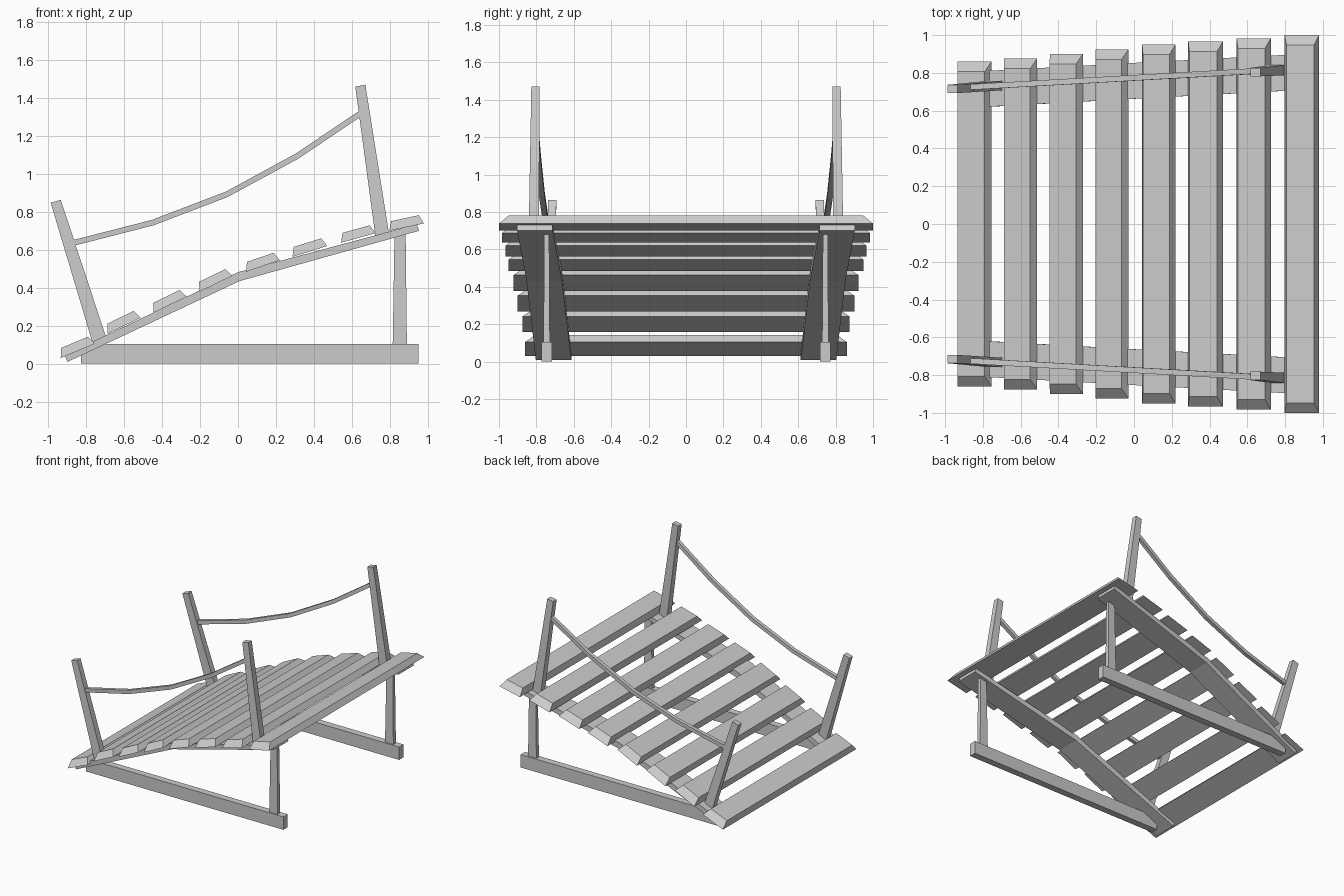
import bpy
from mathutils import Vector

if "Cube" in bpy.data.objects:
    bpy.data.objects.remove(bpy.data.objects["Cube"])


def loft(name, sections):
    """Closed solid through a series of four-cornered sections."""
    verts = [p for s in sections for p in s]
    n = len(sections)
    faces = [(3, 2, 1, 0), tuple(range(4 * n - 4, 4 * n))]
    for i in range(n - 1):
        for j in range(4):
            a, b = 4 * i + j, 4 * i + (j + 1) % 4
            faces.append((a, b, b + 4, a + 4))
    me = bpy.data.meshes.new(name)
    me.from_pydata(verts, [], faces)
    ob = bpy.data.objects.new(name, me)
    bpy.context.collection.objects.link(ob)
    # consistent outward normals
    import bmesh
    bm = bmesh.new()
    bm.from_mesh(me)
    bmesh.ops.recalc_face_normals(bm, faces=bm.faces)
    bm.to_mesh(me)
    bm.free()
    return ob


def strip(pairs):
    """Sections from (low xz, high xz, y inner, y outer)."""
    return [[(a[0], y0, a[1]), (a[0], y1, a[1]), (b[0], y1, b[1]), (b[0], y0, b[1])]
            for a, b, y0, y1 in pairs]


def both_sides(name, sections):
    for label, s in (("front", -1), ("back", 1)):
        loft(f"{label}_{name}", [[(x, s * y, z) for x, y, z in sec] for sec in sections])


# deck slats: lower left and lower right corners, half length
slats = [
    ((-.934, .03), (-.755, .105), .86), ((-.687, .158), (-.513, .242), .875),
    ((-.445, .268), (-.27, .353), .90), ((-.203, .379), (-.03, .463), .923),
    ((.043, .484), (.22, .545), .95), ((.287, .563), (.47, .62), .965),
    ((.543, .637), (.724, .688), .983), ((.797, .70), (.98, .739), 1.0),
]
for i, (a, b, h) in enumerate(slats):
    p, q = Vector((a[0], 0, a[1])), Vector((b[0], 0, b[1]))
    d = (q - p).normalized()
    up = Vector((-d.z, 0, d.x)) * .048
    t0, t1 = p + d * .021 + up, q - d * .018 + up
    rect = lambda u, v, w: [(u.x, -w, u.z), (v.x, -w, v.z), (v.x, w, v.z), (u.x, w, u.z)]
    loft(f"deck_slat_{i + 1}", [rect(p, q, h), rect(t0, t1, h - .053)])

# bent side planks under the deck
both_sides("stringer", strip([
    ((-.897, .01), (-.915, .045), .613, .803),
    ((.008, .435), (0, .482), .663, .853),
    ((.953, .70), (.943, .735), .713, .903)]))

# ground beams, cut to meet the stringers
both_sides("ground_beam", strip([
    ((-.827, 0), (-.827, .055), .717, .773),
    ((-.72, 0), (-.72, .105), .717, .773),
    ((.95, 0), (.95, .105), .717, .773)]))

# uprights carrying the high end
both_sides("support_post", strip([
    ((.815, .09), (.89, .09), .728, .762),
    ((.825, .70), (.883, .715), .732, .758)]))

# leaning rail posts
both_sides("low_rail_post", strip([
    ((-.765, .105), (-.695, .14), .708, .758),
    ((-.987, .848), (-.934, .863), .693, .737)]))
both_sides("high_rail_post", strip([
    ((.724, .67), (.794, .695), .787, .841),
    ((.618, 1.46), (.671, 1.47), .782, .827)]))

# sagging handrails
path = [(-.865, .637), (-.45, .743), (-.06, .892), (.31, 1.093), (.655, 1.325)]
rail = []
for i, (x, z) in enumerate(path):
    e, f = path[max(i - 1, 0)], path[min(i + 1, 4)]
    d = Vector((f[0] - e[0], f[1] - e[1])).normalized() * .015
    y = .725 + (x + .865) * .056
    rail.append(((x + d.y, z - d.x), (x - d.y, z + d.x), y - .015, y + .015))
both_sides("handrail", strip(rail))
